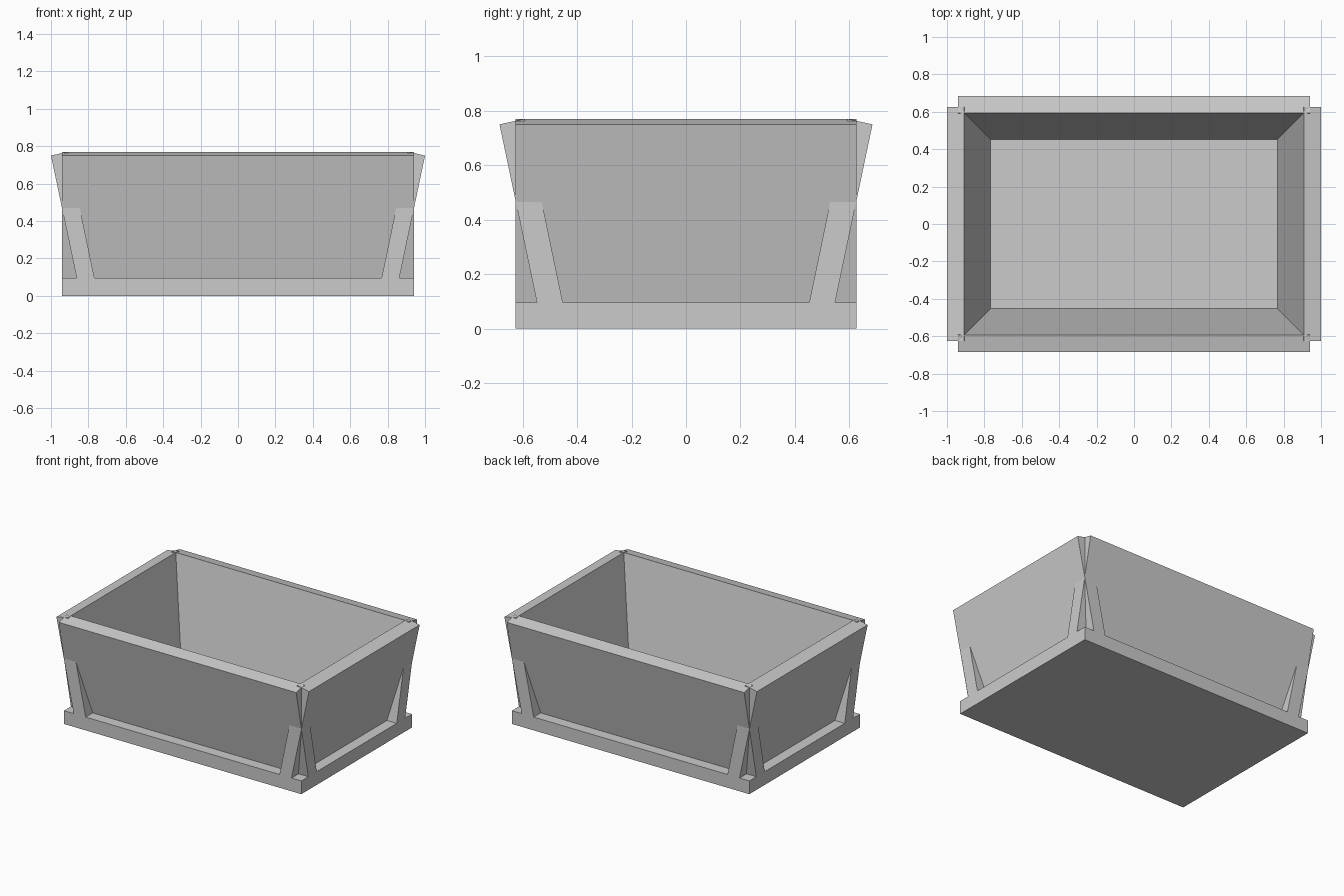
import bpy, bmesh
from mathutils import Vector

cube = bpy.data.objects.get("Cube")
if cube:
    bpy.data.objects.remove(cube, do_unlink=True)

HALF_X, HALF_Y, BASE_H = 0.94, 0.626, 0.095

grey = bpy.data.materials.new("light_grey")
grey.use_nodes = True
colour = (0.6, 0.6, 0.6, 1)
grey.diffuse_color = colour
grey.node_tree.nodes["Principled BSDF"].inputs["Base Color"].default_value = colour


def extrude_profile(name, profile, offset):
    """Sweep a closed outline along the offset vector into a solid."""
    bm = bmesh.new()
    face = bm.faces.new([bm.verts.new(p) for p in profile])
    result = bmesh.ops.extrude_face_region(bm, geom=[face])
    verts = [g for g in result["geom"] if isinstance(g, bmesh.types.BMVert)]
    bmesh.ops.translate(bm, verts=verts, vec=Vector(offset))
    bmesh.ops.recalc_face_normals(bm, faces=bm.faces)
    mesh = bpy.data.meshes.new(name)
    bm.to_mesh(mesh)
    bm.free()
    mesh.materials.append(grey)
    obj = bpy.data.objects.new(name, mesh)
    bpy.context.collection.objects.link(obj)
    return obj


# Base slab
extrude_profile("base",
                [(-HALF_X, -HALF_Y, 0), (HALF_X, -HALF_Y, 0),
                 (HALF_X, HALF_Y, 0), (-HALF_X, HALF_Y, 0)],
                (0, 0, BASE_H))

# Outward-leaning wall section: (distance from bottom inner edge, height)
section = [(-0.01, 0.05), (0.085, 0.05), (0.232, 0.75), (0.14, 0.77)]

# Front and back walls run the full width, side walls the full depth
for name, s in (("front_wall", -1), ("back_wall", 1)):
    extrude_profile(name, [(-HALF_X, s * (0.453 + d), z) for d, z in section],
                    (2 * HALF_X, 0, 0))
for name, s in (("right_wall", -1), ("left_wall", 1)):
    extrude_profile(name, [(s * (0.768 + d), -HALF_Y, z) for d, z in section],
                    (0, 2 * HALF_Y, 0))
